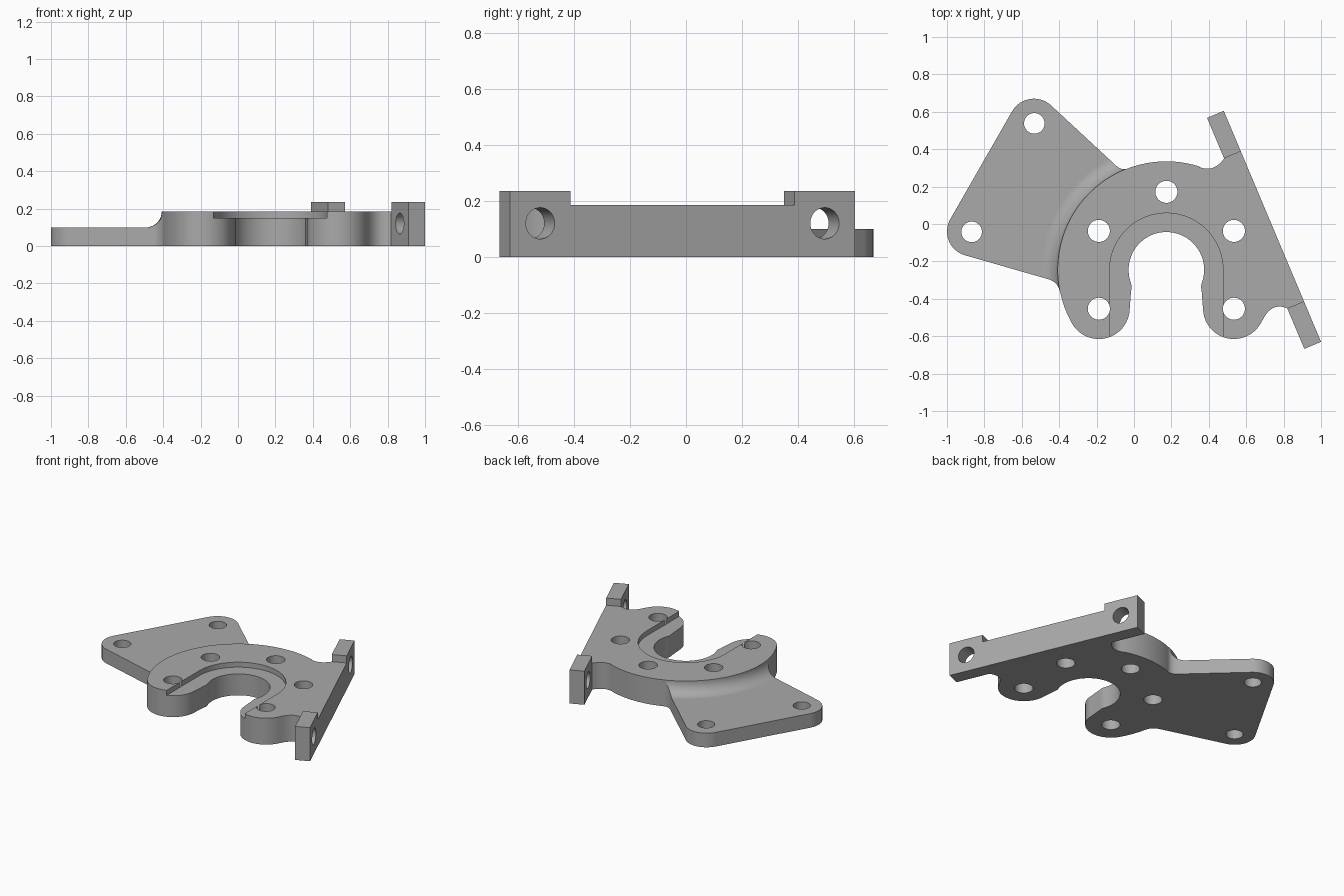
import bpy, bmesh
from math import sin, cos, radians
from mathutils import Matrix, Vector

cube = bpy.data.objects.get("Cube")
if cube:
    bpy.data.objects.remove(cube)

CX, CY, R = 0.173, -0.245, 0.58       # hub centre and outer radius
TOP, WING_Z, EAR_Z = 0.185, 0.10, 0.235

metal = bpy.data.materials.new("grey metal")
metal.use_nodes = True
grey = (0.4, 0.4, 0.4, 1)
metal.diffuse_color = grey
metal.node_tree.nodes["Principled BSDF"].inputs["Base Color"].default_value = grey


def arc(x, y, r, start, end, n=16):
    angles = [radians(start + (end - start) * i / n) for i in range(n + 1)]
    return [(x + r * cos(a), y + r * sin(a)) for a in angles]


def curve(a, b, c, n=10):
    a, b, c = Vector(a), Vector(b), Vector(c)
    ts = [i / n for i in range(n + 1)]
    return [tuple(a * (1 - t) ** 2 + b * 2 * t * (1 - t) + c * t * t) for t in ts]


def finish(name, bm):
    bmesh.ops.recalc_face_normals(bm, faces=bm.faces)
    mesh = bpy.data.meshes.new(name)
    bm.to_mesh(mesh)
    bm.free()
    mesh.materials.append(metal)
    obj = bpy.data.objects.new(name, mesh)
    bpy.context.collection.objects.link(obj)
    return obj


def prism(name, points, depth, matrix=Matrix()):
    bm = bmesh.new()
    face = bm.faces.new([bm.verts.new((x, y, 0)) for x, y in points])
    new = bmesh.ops.extrude_face_region(bm, geom=[face])["geom"]
    bmesh.ops.translate(bm, vec=(0, 0, depth),
                        verts=[v for v in new if isinstance(v, bmesh.types.BMVert)])
    bm.transform(matrix)
    return finish(name, bm)


def select(obj):
    bpy.ops.object.select_all(action='DESELECT')
    obj.select_set(True)
    bpy.context.view_layer.objects.active = obj


def combine(obj, other, operation='DIFFERENCE'):
    mod = obj.modifiers.new(operation, 'BOOLEAN')
    mod.operation, mod.solver, mod.object = operation, 'EXACT', other
    select(obj)
    bpy.ops.object.modifier_apply(modifier=mod.name)
    bpy.data.objects.remove(other)


def drill(obj, spots, r, depth, matrix):
    for x, y in spots:
        combine(obj, prism("drill", arc(x, y, r, 0, 360, 40)[:-1], depth, matrix))


# Plate outline: hub, wing, two legs and the open slot
slot_side = [(-0.016, -0.36), (-0.012, -0.335), (-0.016, -0.316)]
outline = [(0.527, 0.37)]
outline += curve((0.482, 0.351), (0.425, 0.27), (0.345, 0.307))
outline += arc(CX, CY, R, 71, 111)
outline += curve((-0.037, 0.295), (-0.075, 0.285), (-0.115, 0.33))
outline += arc(-0.535, 0.535, 0.135, 47, 149.5)
outline += arc(-0.868, -0.04, 0.132, 149.5, 254)
outline += curve((-0.455, -0.296), (-0.41, -0.31), (-0.396, -0.36))
outline += arc(CX, CY, R, 192.5, 209, 8)
outline += arc(-0.188, -0.45, 0.165, 211, 356, 24)
outline += slot_side
outline += arc(CX, CY, 0.202, 197, -17, 40)
outline += [(2 * CX - x, y) for x, y in reversed(slot_side)]
outline += arc(0.534, -0.45, 0.165, 184, 330, 24)
outline += curve((0.687, -0.515), (0.735, -0.415), (0.819, -0.451))
outline += [(0.864, -0.433)]
bracket = prism("bracket_plate", outline, TOP)

# Lower the wing with a swept concave fillet around the hub
profile = [(R + 0.001, 0.3)] + arc(R + 0.087, TOP, 0.086, 180, 270, 14)
profile += [(1.4, WING_Z - 0.001), (1.4, 0.3)]
bm = bmesh.new()
verts = [bm.verts.new((r, 0, z)) for r, z in profile]
edges = [bm.edges.new((v, verts[i - 1])) for i, v in enumerate(verts)]
bm.transform(Matrix.Rotation(radians(105), 4, 'Z'))
bmesh.ops.spin(bm, geom=verts + edges, cent=(0, 0, 0), axis=(0, 0, 1),
               angle=radians(100), steps=60)
bmesh.ops.holes_fill(bm, edges=[e for e in bm.edges if e.is_boundary], sides=0)
bm.transform(Matrix.Translation((CX, CY, 0)))
combine(bracket, finish("wing_cutter", bm))

# Shallow step around the slot
step = arc(CX, CY, 0.303, 0, 180, 48) + [(CX - 0.303, -0.8), (CX + 0.303, -0.8)]
combine(bracket, prism("step_cutter", step, 0.2, Matrix.Translation((0, 0, 0.15))))

# Vertical bolt holes
below = Matrix.Translation((0, 0, -0.1))
hub_holes = [(CX, 0.172)] + [(CX + s * 0.361, y) for s in (-1, 1) for y in (-0.037, -0.453)]
drill(bracket, hub_holes, 0.059, 0.5, below)
drill(bracket, [(-0.533, 0.538), (-0.868, -0.042)], 0.055, 0.5, below)

# Slanted mounting bar with a raised, drilled ear at each end
length, ear = 1.34, 0.235
along = Vector((0.52, -1.235, 0)).normalized()
up = Vector((0, 0, 1))
inward = along.cross(up)
frame = Matrix((along, up, inward)).transposed().to_4x4()
frame.translation = (0.48, 0.605, 0)
bar = prism("mounting_bar", [(0, 0), (length, 0), (length, EAR_Z), (length - ear, EAR_Z),
                             (length - ear, TOP), (ear, TOP), (ear, EAR_Z), (0, EAR_Z)],
            0.097, frame)
drill(bar, [(0.118, 0.12), (length - 0.118, 0.12)], 0.056, 0.3,
      frame @ Matrix.Translation((0, 0, -0.1)))
combine(bracket, bar, 'UNION')

# Smooth curved walls, keep edges crisp
select(bracket)
bpy.ops.object.shade_smooth_by_angle(angle=radians(30))
weighted = bracket.modifiers.new("weighted_normals", 'WEIGHTED_NORMAL')
weighted.keep_sharp = True
